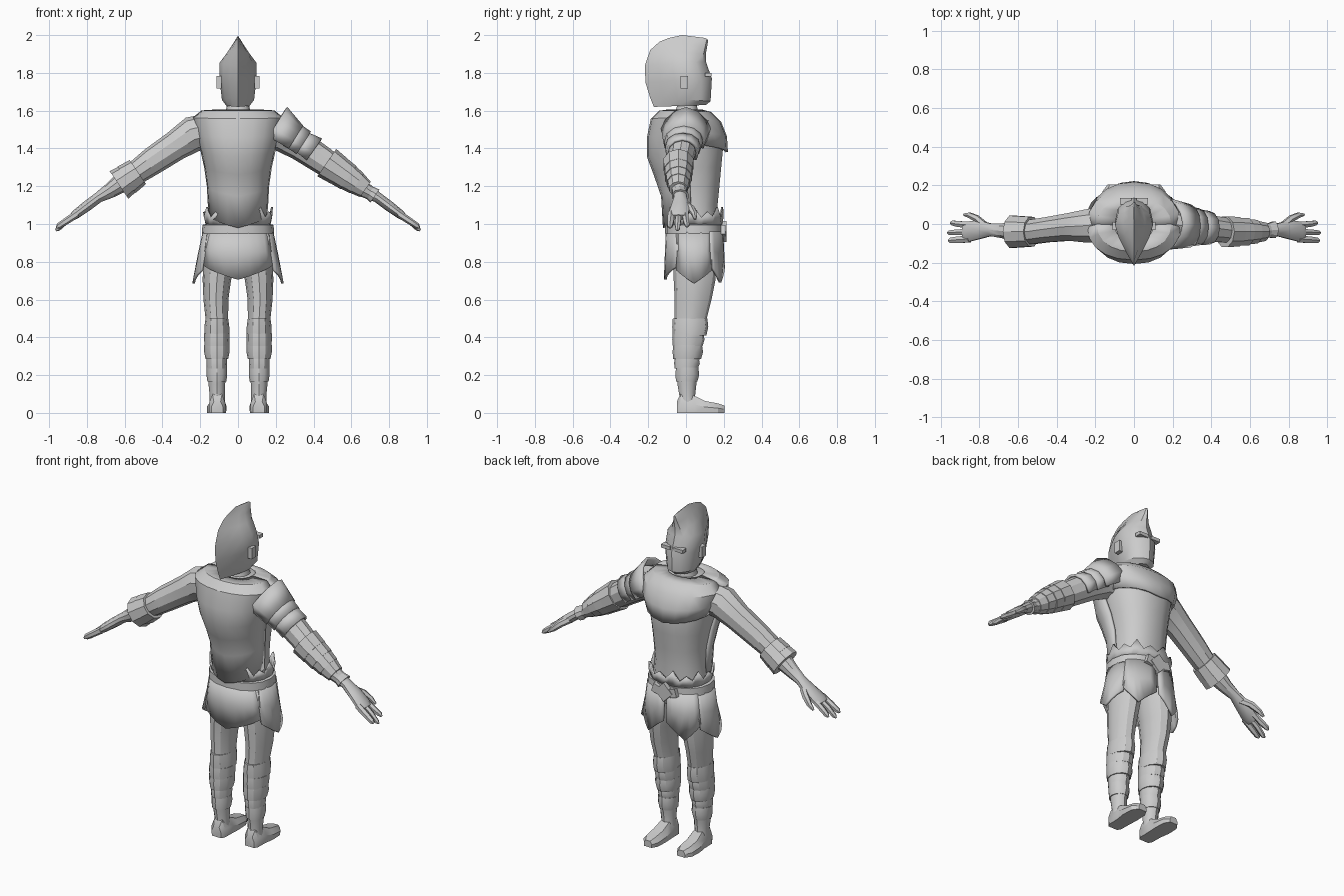
import bpy, bmesh, math
from mathutils import Vector

steel = bpy.data.materials.new("grey steel")
steel.diffuse_color = (0.6, 0.6, 0.6, 1)


def make(name, verts, faces, thick=0):
    me = bpy.data.meshes.new(name)
    me.from_pydata(verts, [], faces)
    bm = bmesh.new()
    bm.from_mesh(me)
    bmesh.ops.remove_doubles(bm, verts=bm.verts, dist=0.0005)
    bmesh.ops.recalc_face_normals(bm, faces=bm.faces)
    bm.to_mesh(me)
    bm.free()
    me.materials.append(steel)
    ob = bpy.data.objects.new(name, me)
    bpy.context.collection.objects.link(ob)
    if thick:
        mod = ob.modifiers.new("thickness", 'SOLIDIFY')
        mod.thickness = thick
        mod.offset = 0
    return ob


def skin(name, rings, closed=True, thick=0):
    """Bridge rings of equal length; closed rings also get end caps."""
    n = len(rings[0])
    verts = [p for r in rings for p in r]
    faces = []
    for i in range(len(rings) - 1):
        for j in range(n if closed else n - 1):
            k = (j + 1) % n
            faces.append((i * n + j, i * n + k, (i + 1) * n + k, (i + 1) * n + j))
    if closed and not thick:
        faces += [tuple(range(n)), tuple(range(len(verts) - n, len(verts)))]
    return make(name, verts, faces, thick)


def power(v, e):
    return math.copysign(abs(v) ** e, v)


def level(z, rx, yb, yf, x=0, n=14, e=0.9):
    """Horizontal rounded ring from its half width and its back and front y."""
    return [Vector((x + rx * power(math.cos(a), e),
                    (yb + yf) / 2 + (yf - yb) / 2 * power(math.sin(a), e), z))
            for a in (2 * math.pi * i / n for i in range(n))]


def panel(name, a0, a1, rows, tip=0, n=8, thick=0.014):
    """Curved plate between two angles whose lower edge drops to a point."""
    rings = []
    for i, (z, rx, yb, yf) in enumerate(rows):
        ring = []
        for j in range(n + 1):
            t = j / n
            a = math.radians(a0 + (a1 - a0) * t)
            drop = tip * (1 - abs(2 * t - 1)) * (i / (len(rows) - 1)) ** 2
            ring.append(Vector((rx * power(math.cos(a), 0.9),
                                (yb + yf) / 2 + (yf - yb) / 2 * power(math.sin(a), 0.9), z - drop)))
        rings.append(ring)
    return skin(name, rings, False, thick)


def limb(name, pts, s, arc=360, n=10, thick=0, peak=0):
    """Tube (or upward facing shell) along points x, y, z, y radius, up radius."""
    rings = []
    for i, (x, y, z, ry, rv) in enumerate(pts):
        a, b = pts[max(i - 1, 0)], pts[min(i + 1, len(pts) - 1)]
        d = Vector((b[0] - a[0], 0, b[2] - a[2])).normalized()
        up = Vector((-d.z, 0, d.x))
        ring = []
        for j in range(n if arc == 360 else n + 1):
            w = math.radians(-arc / 2 + arc * j / n)
            h = rv * math.cos(w) + (peak * max(0, math.cos(w)) ** 4 if i == 0 else 0)
            p = Vector((x, y, z)) + up * h + Vector((0, ry * math.sin(w), 0))
            ring.append(Vector((p.x * s, p.y, p.z)))
        rings.append(ring)
    return skin(name, rings, arc == 360, thick)


def box(name, c, size, rot=0):
    v = []
    for x in (-.5, .5):
        for y in (-.5, .5):
            for z in (-.5, .5):
                px, pz = x * size[0], z * size[2]
                v.append((c[0] + px * math.cos(rot) - pz * math.sin(rot), c[1] + y * size[1],
                          c[2] + px * math.sin(rot) + pz * math.cos(rot)))
    return make(name, v, [(0, 1, 3, 2), (4, 6, 7, 5), (0, 4, 5, 1), (2, 3, 7, 6), (0, 2, 6, 4), (1, 5, 7, 3)])


# torso and neck
skin("torso", [level(*r) for r in [
    (0.86, .15, -.05, .15), (0.92, .17, -.07, .17), (1.0, .16, -.09, .175), (1.1, .15, -.09, .17),
    (1.2, .155, -.1, .18), (1.3, .17, -.13, .19), (1.4, .19, -.16, .2), (1.5, .205, -.17, .18),
    (1.57, .19, -.14, .14), (1.60, .11, -.09, .08)]])
skin("neck", [level(1.57, .075, -.07, .07), level(1.62, .06, -.05, .06), level(1.70, .055, -.05, .055)])

# back plate and chest collar
panel("back_plate", -180, 0, [
    (1.60, .10, -.09, .08), (1.595, .19, -.14, .14), (1.56, .235, -.18, .15), (1.47, .215, -.2, .17),
    (1.38, .19, -.2, .18), (1.3, .172, -.165, .18), (1.2, .158, -.125, .17), (1.05, .15, -.115, .17)], 0.07, 10)
panel("chest_collar", 0, 180, [
    (1.60, .10, -.09, .08), (1.59, .19, -.14, .13), (1.55, .235, -.18, .18),
    (1.49, .225, -.19, .21), (1.43, .195, -.19, .215)], 0.05, 10)

# helmet: teardrop sections with a ridge at back and front
OUT = [(0, 0), (.42, .22), (.8, .45), (1, .65), (.85, .84), (.45, .96), (0, 1)]
helm = []
for zb, zf, w, yb, yf in [
        (1.62, 1.63, .062, -.17, .105), (1.67, 1.65, .085, -.19, .13), (1.75, 1.77, .098, -.215, .137),
        (1.84, 1.86, .098, -.217, .105), (1.92, 1.90, .058, -.19, .105),
        (1.965, 1.94, .03, -.14, .112), (1.985, 1.975, .012, -.09, .118), (2.0, 1.985, .002, -.02, .1)]:
    half = [Vector((w * a, yb + (yf - yb) * t, zb + (zf - zb) * t)) for a, t in OUT]
    helm.append(half + [Vector((-p.x, p.y, p.z)) for p in half[-2:0:-1]])
skin("helmet", helm)
for s in (-1, 1):
    box("ear_plate", (s * .1, -.01, 1.75), (.025, .04, .065))
    box("eye_slit_rim", (s * .042, .118, 1.79), (.06, .035, .02))

# waist: ragged hem, belt, buckle
N = 28
hem = [level(.99, .165, -.095, .185, n=N), level(1.06, .18, -.11, .195, n=N)]
for j, p in enumerate(hem[1]):
    p.z += (0.03, -.025, .005, -.02)[j % 4]
skin("ragged_hem", hem, True, .01)
skin("belt", [level(z, rx, yb, yf, n=16) for z, rx, yb, yf in
              [(.945, .175, -.09, .18), (.95, .192, -.11, .197), (.995, .188, -.11, .195), (1.0, .17, -.09, .18)]])
box("buckle", (0, .2, .96), (.08, .03, .08), math.pi / 4)
for s in (-1, 1):
    box("buckle_side", (s * .055, .195, .965), (.045, .03, .05), s * .3)

# skirt plates
top, mid = (.96, .18, -.1, .185), (.86, .195, -.105, .19)
panel("back_skirt", -150, -30, [top, mid, (.78, .205, -.11, .19)], .075)
for s in (0, 1):
    f = (lambda a: 180 - a) if s else (lambda a: a)
    panel("side_skirt", f(-38), f(38), [top, (.86, .205, -.09, .18), (.755, .235, -.1, .185)], .07, 6)
    panel("front_skirt", f(30), f(88), [(.96, .185, -.1, .19), (.86, .2, -.105, .195), (.78, .215, -.11, .2)], .09, 6)

for s in (-1, 1):
    # legs
    skin("leg", [level(z, rx, yb, yf, s * x, 12, 1) for z, x, rx, yb, yf in [
        (.93, .09, .08, -.06, .16), (.82, .1, .085, -.07, .165), (.7, .112, .075, -.065, .155),
        (.6, .117, .066, -.06, .135), (.5, .112, .06, -.06, .11), (.4, .112, .06, -.06, .09),
        (.28, .113, .052, -.055, .07), (.15, .112, .044, -.045, .055), (.09, .11, .04, -.035, .048),
        (.03, .11, .042, -.04, .06)]])
    # stacked greaves
    for z0, z1, r0, r1, yb, yf in [(.41, .50, .066, .06, -.07, .118), (.355, .42, .066, .067, -.07, .098),
                                   (.285, .36, .06, .067, -.068, .09), (.235, .29, .053, .055, -.06, .073),
                                   (.165, .24, .05, .055, -.053, .07)]:
        skin("greave_plate", [level(z0, r0, yb, yf - .01, s * .112, 12, 1),
                              level((z0 + z1) / 2, max(r0, r1), yb - .003, yf, s * .112, 12, 1),
                              level(z1, r1, yb, yf - .005, s * .112, 12, 1)])
    # shoe
    skin("shoe", [[Vector((s * (.11 + x) + s * sh, y, z)) for x, z in
                   [(-w, 0), (w, 0), (w * 1.05, h * .5), (w * .6, h), (-w * .6, h), (-w * 1.05, h * .5)]]
                  for y, w, h, sh in [(-.048, .03, .06, 0), (-.03, .042, .1, 0), (.045, .044, .09, 0),
                                      (.1, .05, .063, .003), (.17, .047, .05, .003), (.205, .025, .038, 0)]])
    # arm and palm
    limb("arm", [(.13, 0, 1.5, .1, .09), (.24, -.01, 1.475, .09, .095), (.33, -.015, 1.415, .075, .08),
                 (.45, -.03, 1.335, .068, .074), (.52, -.04, 1.285, .067, .066), (.6, -.04, 1.23, .056, .056),
                 (.68, -.035, 1.175, .04, .04), (.74, -.03, 1.14, .034, .028), (.8, -.03, 1.095, .05, .028),
                 (.86, -.04, 1.05, .056, .024), (.88, -.04, 1.035, .048, .018)], s)
    # digits
    for y0, y1, xe, ze, r in [(-.078, -.085, .96, .98, .02), (-.04, -.045, .965, .965, .017),
                              (-.005, .005, .95, .985, .018)]:
        limb("finger", [(.85, y0, 1.055, r, r), (.91, (y0 + y1) / 2, 1.015, r, r * .9),
                        (xe - .012, y1, ze + .01, r * .8, r * .8), (xe, y1, ze, r * .3, r * .3)], s, n=6)
    limb("thumb", [(.77, -.01, 1.11, .025, .022), (.81, .025, 1.085, .022, .02),
                   (.85, .045, 1.05, .016, .016), (.88, .048, 1.025, .007, .007)], s, n=6)

# forearm cuff on the bare arm
for a, b, r in [(.53, .59, .085), (.575, .63, .088)]:
    za, zb = 1.275 - (a - .53) * .68, 1.275 - (b - .53) * .68
    limb("forearm_cuff", [(a, -.04, za, r * .95, r * .9), (b, -.04, zb, r, r)], -1)

# armoured arm: pauldron, upper plates, bracer bands
limb("pauldron", [(.185, 0, 1.5, .125, .10), (.29, -.01, 1.435, .105, .095)], 1, 230, 8, .014, .035)
limb("upper_arm_plate", [(.265, -.01, 1.455, .098, .09), (.335, -.015, 1.41, .09, .088)], 1, 240, 8, .014)
limb("lower_arm_plate", [(.32, -.015, 1.425, .088, .08), (.39, -.02, 1.375, .08, .088)], 1, 240, 8, .014, -.01)
for a, b, r0, r1 in [(.47, .535, .088, .08), (.525, .585, .08, .074), (.575, .63, .073, .064), (.62, .675, .064, .05)]:
    za, zb = 1.325 - (a - .47) * .69, 1.325 - (b - .47) * .69
    limb("bracer_band", [(a, -.04, za, r0 * .95, r0), (b, -.04, zb, r1, r1)], 1)
limb("wrist_flare", [(.69, -.033, 1.172, .036, .034), (.725, -.03, 1.148, .046, .042)], 1)

bpy.ops.object.select_all(action='SELECT')
bpy.context.view_layer.objects.active = bpy.context.selected_objects[0]
bpy.ops.object.shade_smooth_by_angle(angle=math.radians(32))
